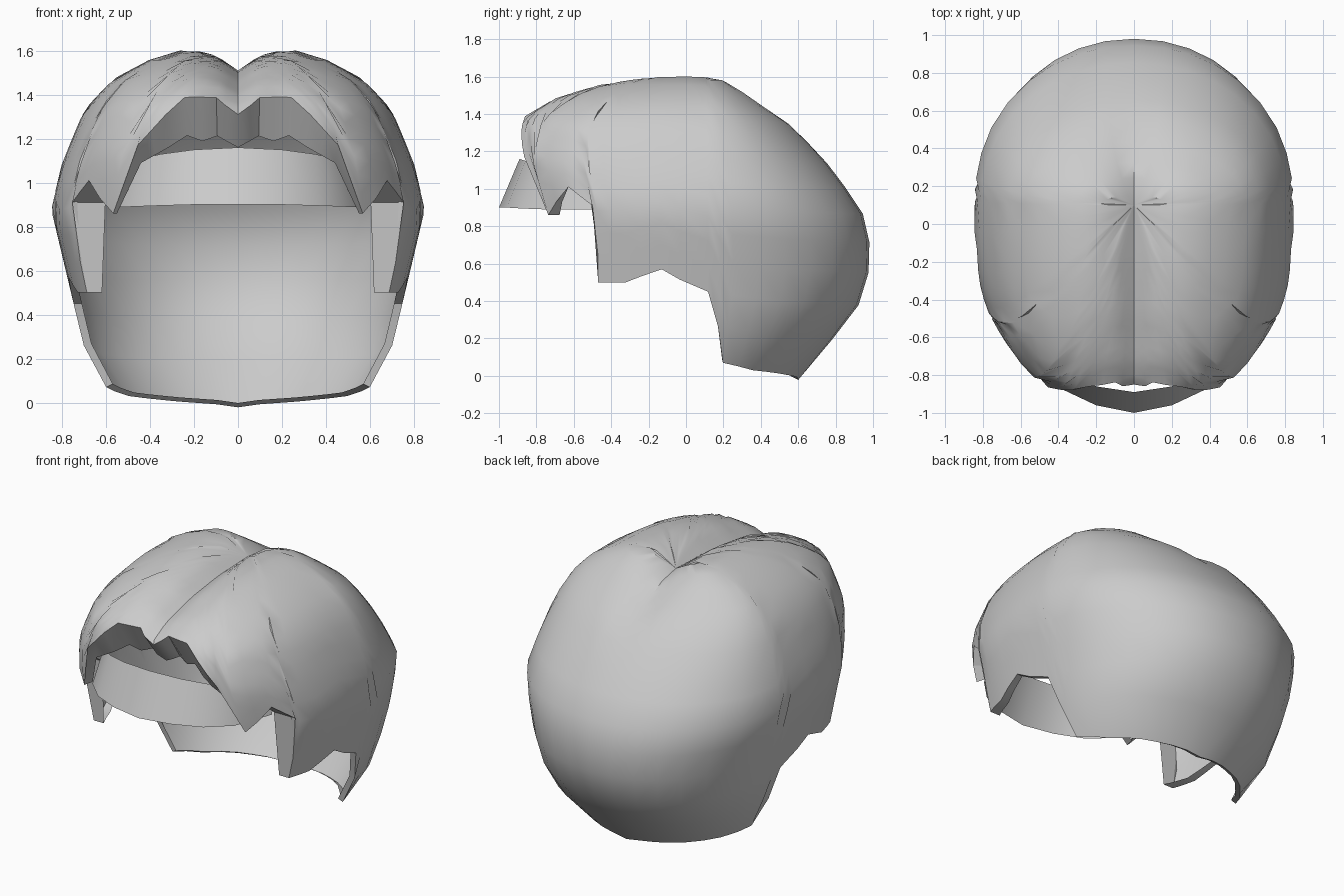
import bpy, bmesh, math

old = bpy.data.objects.get("Cube")
if old:
    bpy.data.objects.remove(old, do_unlink=True)

grey = bpy.data.materials.new("soft_grey")
grey.use_nodes = True
tone = (0.6, 0.6, 0.6, 1)
grey.diffuse_color = tone
grey.node_tree.nodes["Principled BSDF"].inputs["Base Color"].default_value = tone


def lerp(table, t):
    """Piecewise linear lookup in a list of (key, value) pairs."""
    for (a, va), (b, vb) in zip(table, table[1:]):
        if t <= b:
            k = max(0, (t - a) / (b - a))
            return va + (vb - va) * k
    return table[-1][1]


# Head outline by height: half width, back and front extent
TOP, MID_Y = 1.64, 0.1
WIDTH = [(0, .52), (.06, .6), (.2, .69), (.46, .75), (.88, .85), (1.09, .8),
         (1.33, .7), (1.47, .57), (1.56, .4), (1.62, .2), (TOP, 0)]
BACK = [(0, .6), (.18, .77), (.37, .92), (.63, 1), (.89, .94), (1.13, .76),
        (1.34, .58), (1.59, .23), (TOP, MID_Y)]
FRONT = [(.5, -.88), (.86, -.88), (1.15, -.98), (1.37, -.92), (1.49, -.73),
         (1.575, -.48), (1.62, -.2), (TOP, MID_Y)]

# Hairline height by angle, from the front centre round to the back
RIM = [(0, 1.39), (5, 1.42), (15.7, 1.39), (21, 1.31), (30, 1.17), (36, .86),
       (51, 1.01), (59.5, .91), (61, .5), (71, .5), (81.7, .57), (91, .45),
       (99, .07), (118, .03), (150, .005), (180, 0)]
EXTRA = [2.5, 10, 25.5, 43, 55, 66, 76, 86, 95, 108, 129, 140, 160, 170]
ANGLES = sorted([a for a, z in RIM] + EXTRA)

# Folded lip inside the hairline: width scale, drop and setback by angle
LIP_SCALE = [(0, .95), (36, .97), (51, .88), (59.5, .8), (61, .9), (81, .95), (180, .95)]
LIP_DROP = [(0, .15), (10, .2), (21, .15), (30, .08), (36, 0), (90, 0), (99, -.015), (180, -.02)]
LIP_BACK = [(0, .13), (36, .06), (51, 0), (91, 0), (180, -.04)]


def part_depth(x, y):
    """Depth of the centre parting, fading towards the back."""
    across = lerp([(0, 1), (.1, .4), (.25, 0)], abs(x))
    return across * lerp([(-.85, .08), (-.5, .11), (.1, .13), (.7, 0)], y)


def scalp(angle, z):
    a = math.radians(angle)
    s, c = math.sin(a), math.cos(a)
    ahead = c > 0
    power = .75 if ahead else .95
    reach = (MID_Y - lerp(FRONT, z)) if ahead else (lerp(BACK, z) - MID_Y)
    x = lerp(WIDTH, z) * abs(s) ** power
    y = MID_Y - math.copysign(reach * abs(c) ** power, c)
    y = max(y, -.88 + .03 * max(0, 1 - x / .2))
    return x, y, z - part_depth(x, y)


def add_sheet(name, columns, angle):
    """Skin a half grid of points, mirror it and shade it smooth."""
    bm = bmesh.new()
    grid = [[bm.verts.new(p) for p in col] for col in columns]
    for left, right in zip(grid, grid[1:]):
        for i in range(len(left) - 1):
            bm.faces.new((left[i], left[i + 1], right[i + 1], right[i]))
    for v in bm.verts:
        if abs(v.co.x) < .0005:
            v.co.x = 0
    half = bm.verts[:] + bm.edges[:] + bm.faces[:]
    copy = bmesh.ops.duplicate(bm, geom=half)["geom"]
    flipped = [f for f in copy if isinstance(f, bmesh.types.BMFace)]
    for v in copy:
        if isinstance(v, bmesh.types.BMVert):
            v.co.x *= -1
    bmesh.ops.reverse_faces(bm, faces=flipped)
    bmesh.ops.remove_doubles(bm, verts=bm.verts, dist=.0005)
    mesh = bpy.data.meshes.new(name)
    bm.to_mesh(mesh)
    bm.free()
    obj = bpy.data.objects.new(name, mesh)
    bpy.context.collection.objects.link(obj)
    mesh.materials.append(grey)
    bpy.ops.object.select_all(action="DESELECT")
    obj.select_set(True)
    bpy.context.view_layer.objects.active = obj
    bpy.ops.object.shade_smooth_by_angle(angle=math.radians(angle))
    return obj


# Hair shell and its folded lip
ROWS = 14
shell, lip = [], []
for angle in ANGLES:
    rim = lerp(RIM, angle)
    shell.append([scalp(angle, TOP - (TOP - rim) * (i / ROWS) ** 1.7) for i in range(ROWS + 1)])
    x, y, z = shell[-1][-1]
    inner = (x * lerp(LIP_SCALE, angle), y + lerp(LIP_BACK, angle), z - lerp(LIP_DROP, angle))
    lip.append([(x, y, z), inner])
add_sheet("hair_shell", shell, 40)
add_sheet("hairline_lip", lip, 30)

# Sloping band across the forehead
lower = [(0, -1, .9), (.2, -.96, .9), (.37, -.88, .895), (.5, -.75, .89), (.59, -.5, .89)]
upper = [(0, -.89, 1.16), (.2, -.86, 1.15), (.35, -.79, 1.13), (.48, -.66, 1.1), (.57, -.45, 1.05)]
add_sheet("forehead_band", list(zip(upper, lower)), 40)
